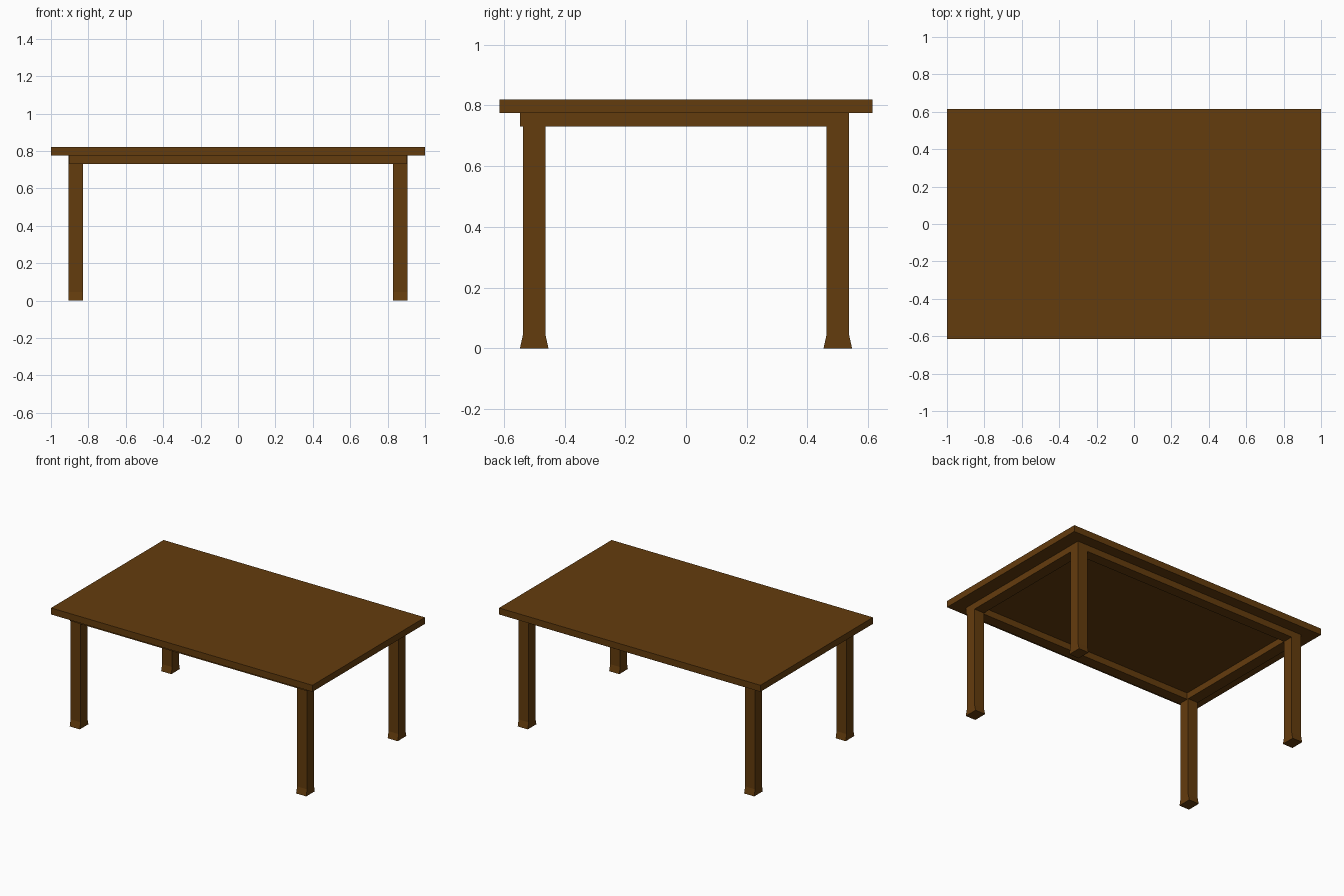
import bpy, bmesh

if "Cube" in bpy.data.objects:
    bpy.data.objects.remove(bpy.data.objects["Cube"])

wood = bpy.data.materials.new("dark brown wood")
wood.diffuse_color = (0.127, 0.045, 0.004, 1)
wood.use_nodes = True
wood.node_tree.nodes["Principled BSDF"].inputs["Base Color"].default_value = wood.diffuse_color

TOP_Z, UNDER_Z, APRON_Z, FOOT_Z = 0.82, 0.775, 0.73, 0.045
X_OUT, X_IN = 0.905, 0.828      # leg outer and inner faces across x
Y_OUT, Y_IN = 0.537, 0.463      # leg outer and inner faces across y
FLARE = 0.01


def finish(name, bm):
    bmesh.ops.recalc_face_normals(bm, faces=bm.faces)
    mesh = bpy.data.meshes.new(name)
    bm.to_mesh(mesh)
    bm.free()
    mesh.materials.append(wood)
    ob = bpy.data.objects.new(name, mesh)
    bpy.context.collection.objects.link(ob)
    return ob


def box(name, x, y, z):
    bm = bmesh.new()
    bmesh.ops.create_cube(bm, size=1)
    for v in bm.verts:
        v.co = [lo + (c + 0.5) * (hi - lo) for c, (lo, hi) in zip(v.co, (x, y, z))]
    return finish(name, bm)


def leg(name, sx, sy):
    # square post stacked from rings, flaring into a foot at the floor
    bm = bmesh.new()
    rings = []
    for z, f in ((0, FLARE), (FOOT_Z, 0), (UNDER_Z, 0)):
        ys = (Y_IN - f, Y_OUT + f)
        corners = ((X_IN, ys[0]), (X_OUT, ys[0]), (X_OUT, ys[1]), (X_IN, ys[1]))
        rings.append([bm.verts.new((sx * x, sy * y, z)) for x, y in corners])
    for a, b in zip(rings, rings[1:]):
        for i in range(4):
            j = (i + 1) % 4
            bm.faces.new((a[i], a[j], b[j], b[i]))
    bm.faces.new(rings[0])
    bm.faces.new(rings[-1])
    return finish(name, bm)


# table top
box("table_top", (-1, 1), (-0.615, 0.615), (UNDER_Z, TOP_Z))

# four legs
for sy, depth in ((-1, "front"), (1, "back")):
    for sx, side in ((-1, "left"), (1, "right")):
        leg(f"{depth}_{side}_leg", sx, sy)

# apron rails under the top; the front one stands slightly proud
rail_z = (APRON_Z, UNDER_Z)
box("front_apron", (-X_OUT + 0.002, X_OUT - 0.002), (-0.547, -0.473), rail_z)
box("back_apron", (-X_IN, X_IN), (Y_IN, Y_OUT), rail_z)
box("left_apron", (-X_OUT, -X_IN), (-Y_IN, Y_IN), rail_z)
box("right_apron", (X_IN, X_OUT), (-Y_IN, Y_IN), rail_z)
